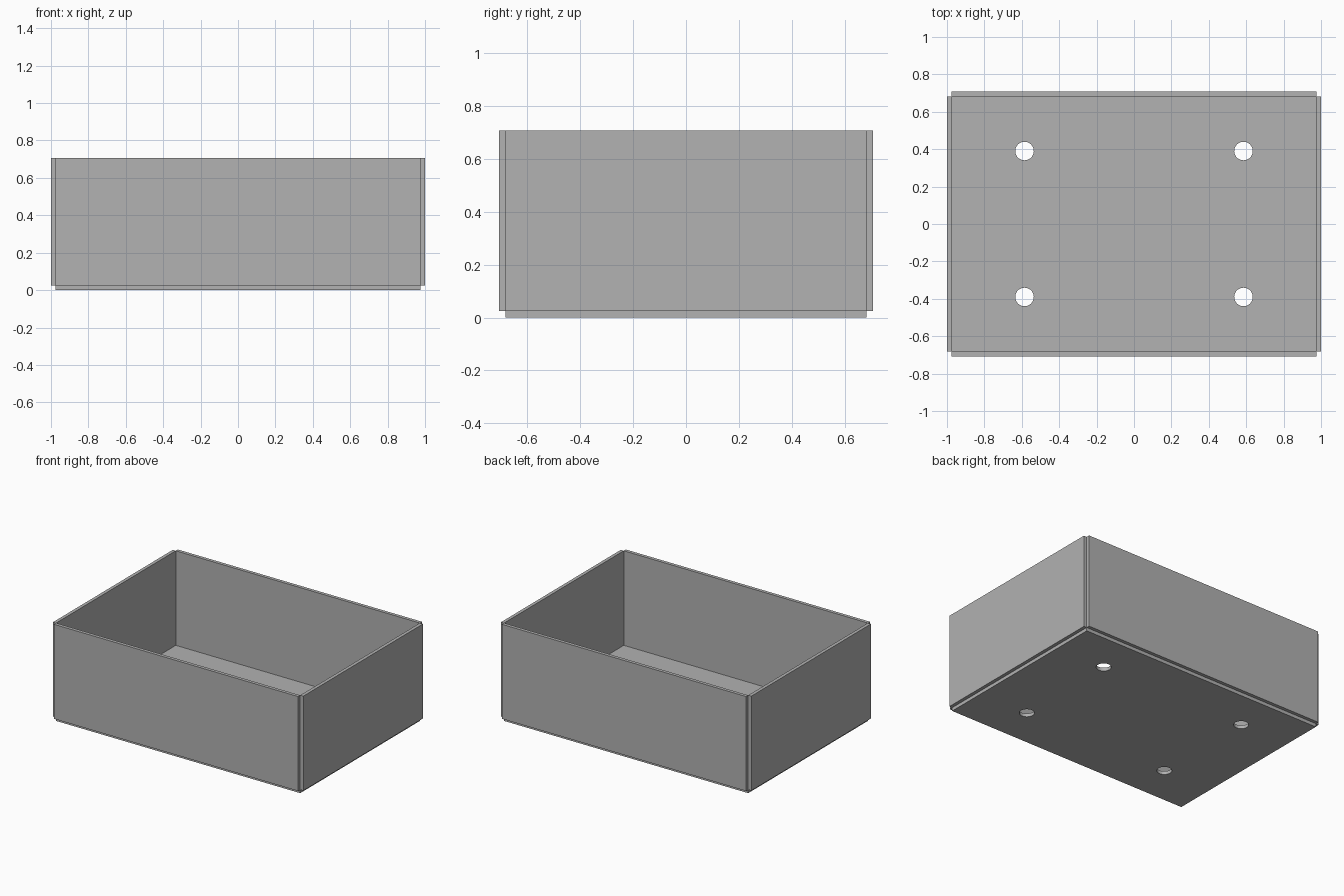
import bpy
import bmesh
from mathutils import Matrix, Vector

cube = bpy.data.objects.get("Cube")
if cube:
    bpy.data.objects.remove(cube, do_unlink=True)

# Main dimensions
T = 0.0244               # panel thickness
HX, HY = 0.9756, 0.683   # half size of the floor
TOP = 0.7073             # rim height
HOLE_X, HOLE_Y, HOLE_R = 0.5854, 0.3902, 0.0495

grey = bpy.data.materials.new("mid grey")
grey.use_nodes = True
colour = (0.445, 0.445, 0.445, 1)
grey.diffuse_color = colour
grey.node_tree.nodes["Principled BSDF"].inputs["Base Color"].default_value = colour


def add_object(name, bm):
    mesh = bpy.data.meshes.new(name)
    bm.to_mesh(mesh)
    bm.free()
    mesh.materials.append(grey)
    obj = bpy.data.objects.new(name, mesh)
    bpy.context.collection.objects.link(obj)
    return obj


def panel(name, low, high):
    """Box between two opposite corners."""
    low, high = Vector(low), Vector(high)
    bm = bmesh.new()
    bmesh.ops.create_cube(bm, size=1)
    bmesh.ops.scale(bm, vec=high - low, verts=bm.verts)
    bmesh.ops.translate(bm, vec=(low + high) / 2, verts=bm.verts)
    return add_object(name, bm)


# Floor panel
floor = panel("floor", (-HX, -HY, 0), (HX, HY, T))

# Walls stand just outside the floor edges, leaving notched corners
panel("front_wall", (-HX, -HY - T, T), (HX, -HY, TOP))
panel("back_wall", (-HX, HY, T), (HX, HY + T, TOP))
panel("left_wall", (HX, -HY, T), (HX + T, HY, TOP))
panel("right_wall", (-HX - T, -HY, T), (-HX, HY, TOP))

# Four round holes through the floor
bm = bmesh.new()
for sx in (-1, 1):
    for sy in (-1, 1):
        bmesh.ops.create_cone(bm, cap_ends=True, segments=48,
                              radius1=HOLE_R, radius2=HOLE_R, depth=T * 4,
                              matrix=Matrix.Translation((sx * HOLE_X, sy * HOLE_Y, T / 2)))
cutter = add_object("hole_cutter", bm)
cutter.hide_render = True

cut = floor.modifiers.new("holes", 'BOOLEAN')
cut.operation = 'DIFFERENCE'
cut.solver = 'EXACT'
cut.object = cutter
bpy.context.view_layer.objects.active = floor
floor.select_set(True)
bpy.ops.object.modifier_apply(modifier=cut.name)
bpy.data.objects.remove(cutter, do_unlink=True)
bpy.ops.object.shade_smooth_by_angle()
